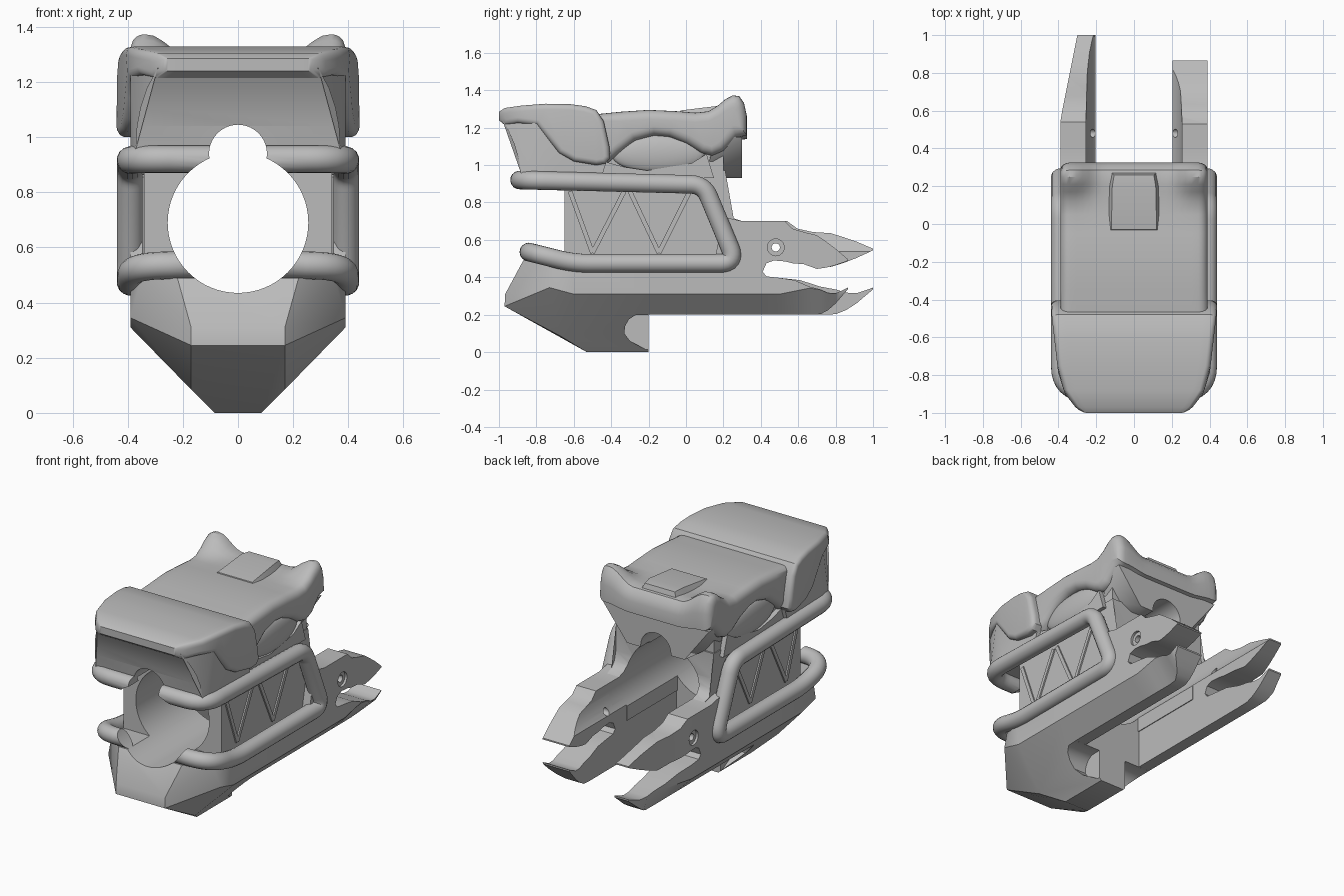
import bpy, bmesh, math
from mathutils import Vector

if "Cube" in bpy.data.objects:
    bpy.data.objects.remove(bpy.data.objects["Cube"])

grey = bpy.data.materials.new("plain grey")
grey.diffuse_color = (0.5, 0.5, 0.5, 1)
grey.use_nodes = True
grey.node_tree.nodes["Principled BSDF"].inputs["Base Color"].default_value = grey.diffuse_color
parts = []


def finish(name, bm, helper=False):
    bmesh.ops.recalc_face_normals(bm, faces=bm.faces)
    me = bpy.data.meshes.new(name)
    bm.to_mesh(me)
    bm.free()
    ob = bpy.data.objects.new(name, me)
    bpy.context.collection.objects.link(ob)
    if helper:
        ob.hide_render = True
        ob.display_type = 'WIRE'
    else:
        me.materials.append(grey)
        parts.append(ob)
    return ob


def loft(rings):
    """Closed skin through rings of equal length, capped at both ends."""
    bm = bmesh.new()
    vs = [[bm.verts.new(p) for p in r] for r in rings]
    n = len(vs[0])
    for a, b in zip(vs, vs[1:]):
        for i in range(n):
            bm.faces.new((a[i], a[(i + 1) % n], b[(i + 1) % n], b[i]))
    caps = [bm.faces.new(vs[0]), bm.faces.new(vs[-1])]
    bmesh.ops.triangulate(bm, faces=caps)
    return bm


def prism(name, pts, a, b, axis='x', warp=None, helper=False):
    put = (lambda t, p: (t, p[0], p[1])) if axis == 'x' else (lambda t, p: (p[0], t, p[1]))
    bm = loft([[put(t, p) for p in pts] for t in (a, b)])
    for v in bm.verts if warp else ():
        warp(v.co)
    return finish(name, bm, helper)


def soft_slab(name, pts, half, r, warp=None):
    """Side profile across the full width with rounded side edges."""
    n = len(pts)
    P = [Vector(p) for p in pts]
    s = 1 if sum(P[i].cross(P[(i + 1) % n]) for i in range(n)) > 0 else -1
    inward = []
    for i in range(n):
        d = (P[i] - P[i - 1]).normalized() + (P[(i + 1) % n] - P[i]).normalized()
        inward.append(Vector((-d.y, d.x)).normalized() * s)
    ends = []
    for k in range(6):
        a = math.radians(18 * k)
        ends.append((half - r * (1 - math.cos(a)), r * (1 - math.sin(a))))
    flat = half - r
    steps = [(-x, i) for x, i in ends] + [(flat * k / 10, 0) for k in range(-9, 10)] + ends[::-1]
    bm = loft([[(x, *(p + q * i)) for p, q in zip(P, inward)] for x, i in steps])
    for v in bm.verts if warp else ():
        warp(v.co)
    return finish(name, bm)


def hull(name, pts, mirror=False):
    bm = bmesh.new()
    for x, y, z in pts:
        bm.verts.new((x, y, z))
        if mirror:
            bm.verts.new((-x, y, z))
    res = bmesh.ops.convex_hull(bm, input=bm.verts[:])
    junk = {v for v in res['geom_interior'] + res['geom_unused'] if isinstance(v, bmesh.types.BMVert)}
    bmesh.ops.delete(bm, geom=list(junk), context='VERTS')
    bmesh.ops.dissolve_limit(bm, angle_limit=0.02, verts=bm.verts[:], edges=bm.edges[:])
    return finish(name, bm)


def circle(c, r, n=64):
    return [(c[0] + r * math.cos(math.tau * i / n), c[1] + r * math.sin(math.tau * i / n)) for i in range(n)]


def cut(ob, cutters):
    """Subtract each cutter, changing solver if a cut leaves nothing."""
    for c in cutters:
        m = ob.modifiers.new(c.name, 'BOOLEAN')
        m.operation, m.object = 'DIFFERENCE', c
        for solver in ('EXACT', 'MANIFOLD', 'FLOAT'):
            m.solver = solver
            dg = bpy.context.evaluated_depsgraph_get()
            dg.update()
            if len(ob.evaluated_get(dg).data.polygons) > 8:
                break
        else:
            ob.modifiers.remove(m)


def smooth(t):
    t = min(1, max(0, t))
    return t * t * (3 - 2 * t)


# cutters: the main bore, the small upper bore, the lower slot and the pin hole
bores = [prism("main_bore_cutter", circle((0, .69), .255), -1.3, 1.3, 'y', helper=True),
         prism("upper_bore_cutter", circle((0, .94), .105, 40), -1.31, 1.31, 'y', helper=True)]
slot = prism("slot_cutter", [(-.2, -.1), (1.2, -.1), (1.2, .6), (-.2, .6)], -.2, .2, helper=True)
pin = prism("pin_hole_cutter", circle((.48, .56), .022, 24), -.6, .6, helper=True)

# faceted lower nose with recesses behind
nose = hull("lower_nose", [(.17, -.97, .245), (.17, -.967, .31), (.22, -.87, .49), (.35, -.75, .49),
                           (.39, -.62, .49), (.39, -.73, .345), (.39, -.6, .31), (.17, -.67, .085),
                           (.085, -.53, 0), (.085, -.2, 0), (.39, -.2, .31), (.39, -.2, .48)], mirror=True)
notch = [(-.19, 0), (-.3, .06), (-.33, .1), (-.325, .14), (-.305, .175), (-.27, .198), (-.19, .2)]
recess = [prism("recess_cutter", notch, s * .1, s * .6, helper=True) for s in (1, -1)]
cut(nose, bores[:1] + recess)

# forked rear arms from stations of (y, bottom, top), the left one longer and tapered
trunk = [(-.2, .2, .48), (.15, .2, .48), (.2, .2, .72), (.25, .2, .712), (.3, .2, .7), (.41, .2, .7)]
upper = [(.41, .43, .7), (.43, .475, .7), (.47, .49, .7), (.53, .485, .7), (.57, .475, .66), (.63, .47, .642),
         (.7, .445, .625), (.75, .452, .59), (.8, .465, .553), (.865, .488, .497)]
lower = [(.41, .2, .43), (.43, .2, .405), (.5, .2, .397), (.58, .2, .385), (.66, .2, .35), (.72, .203, .335),
         (.76, .225, .318), (.8, .26, .315), (.83, .295, .328), (.865, .335, .345)]


def arm_piece(name, stations, s, sloped):
    rings = []
    for y, zb, zt in stations:
        xo = .39
        if s < 0:
            if y > .5:
                y = .5 + (y - .5) * 1.37
            xo -= .09 * max(0, y - .55) / .45
            if not sloped:
                rise = max(0, y - .72) * .2
                zb, zt = zb + rise, zt + rise
        ring = [(.205, zb), (xo, zb), (xo, zt), (.205, zt)]
        if sloped:
            foot = min(xo - .003, .085 + .984 * zb)
            knee = min(max(zb + .003, (xo - .085) / .984 + max(0, y - .5) * .2), zt - .002)
            ring[1:2] = [(foot, zb), (xo, knee)]
        rings.append([(s * x, y, z) for x, z in ring])
    return finish(name, loft(rings))


for s, side in ((1, "right"), (-1, "left")):
    socket = prism(side + "_socket_cutter", circle((.48, .56), .045, 32), s * .375, s * .6, helper=True)
    cut(arm_piece(side + "_arm_trunk", trunk, s, True), bores[:1])
    cut(arm_piece(side + "_upper_jaw", upper, s, False), [bores[0], pin, socket])
    arm_piece(side + "_lower_jaw", lower, s, True)

# tubular middle body
body = prism("middle_body", [(-.65, .44), (-.65, .97), (.21, .97), (.21, .81), (.225, .75), (.255, .715),
                             (.3, .7), (.3, .44)], -.34, .34)
cut(body, bores + [slot])

# zigzag strips on the side panels
zig = [(-.62, .86), (-.5, .53), (-.33, .86), (-.3, .86), (-.145, .53), (.02, .86)]
for s in (1, -1):
    for i in (0, 1, 3, 4):
        a, b = Vector(zig[i]), Vector(zig[i + 1])
        w = Vector((b.y - a.y, a.x - b.x)).normalized() * .012
        prism("zigzag_strip", [a + w, b + w, b - w, a - w], s * .335, s * .349)

# tube guard rail running round both sides and the front
half = [((.385, -.84, .535), .18), ((.39, -.6, .475), .09), ((.39, .27, .475), .09),
        ((.39, .095, .895), .07), ((.39, -.89, .92), .16)]
corners = half + [((-p[0], p[1], p[2]), r) for p, r in half[::-1]]
path = []
for i, (p, r) in enumerate(corners):
    p = Vector(p)
    before, after = Vector(corners[i - 1][0]), Vector(corners[(i + 1) % len(corners)][0])
    a, b = p + (before - p).normalized() * min(r, .14), p + (after - p).normalized() * min(r, .14)
    for k in range(9):
        t = k / 8
        path.append(a * (1 - t) ** 2 + p * 2 * t * (1 - t) + b * t * t)
cu = bpy.data.curves.new("guard_rail", 'CURVE')
cu.dimensions, cu.bevel_depth, cu.bevel_resolution = '3D', .05, 6
sp = cu.splines.new('POLY')
sp.points.add(len(path) - 1)
for q, p in zip(sp.points, path):
    q.co = (*p, 1)
sp.use_cyclic_u = True
cu.materials.append(grey)
rail = bpy.data.objects.new("guard_rail", cu)
bpy.context.collection.objects.link(rail)
parts.append(rail)
bpy.context.view_layer.objects.active = rail
rail.select_set(True)
bpy.ops.object.convert(target='MESH')
cut(rail, bores)


# front cap and neck, narrowing towards the front
def narrow(co):
    table = [(-1.01, .26), (-.97, .31), (-.9, .365), (-.8, .4), (-.45, .44), (2, .44)]
    for (y0, w0), (y1, w1) in zip(table, table[1:]):
        if y0 <= co.y <= y1:
            co.x *= (w0 + (w1 - w0) * (co.y - y0) / (y1 - y0)) / .44
            break


def neck_narrow(co):
    narrow(co)
    co.x = max(-.39, min(.39, co.x))


cap = soft_slab("front_cap", [(-1, 1.24), (-1, 1.285), (-.97, 1.305), (-.88, 1.318), (-.75, 1.328),
                              (-.62, 1.326), (-.54, 1.315), (-.48, 1.295), (-.44, 1.235), (-.41, 1.1),
                              (-.405, 1.04), (-.43, 1.008), (-.48, 1), (-.6, 1.02), (-.68, 1.065),
                              (-.74, 1.14), (-.8, 1.215), (-.9, 1.225), (-.97, 1.215)], .44, .03, narrow)
neck = prism("front_neck", [(-.985, 1.25), (-.945, 1.18), (-.915, 1.11), (-.895, 1.04), (-.88, .95), (-.8, .95),
                            (-.74, .95), (-.45, .94), (-.4, 1.1), (-.45, 1.25), (-.8, 1.27)],
             -.44, .44, warp=neck_narrow)


# arched rear cowl, its rear corners swept up, over a narrower deck
def sweep_up(co):
    lift = smooth((abs(co.x) - .17) / .16) * smooth((co.y - .06) / .2) ** 1.6
    co.z += .085 * lift * min(1, max(0, (co.z - 1.1) / .17))


cowl = soft_slab("rear_cowl", [(-.5, 1.27), (-.35, 1.285), (-.2, 1.295), (-.05, 1.288), (.05, 1.28), (.12, 1.28),
                               (.17, 1.283), (.21, 1.287), (.25, 1.289), (.285, 1.283), (.31, 1.255),
                               (.325, 1.21), (.325, 1.14), (.27, 1.13), (.2, 1.075), (.14, 1.05),
                               (.08, 1.065), (0, 1.115), (-.09, 1.15), (-.17, 1.158), (-.27, 1.13),
                               (-.36, 1.06), (-.42, 1.01), (-.5, 1.02)], .39, .05, sweep_up)
deck = prism("deck", [(-.5, .93), (.2, .93), (.2, 1.2), (-.5, 1.2)], -.335, .335)
lid = prism("lower_lid", [(-.46, .93), (-.44, 1.02), (-.33, .99), (-.2, .97), (-.07, .975), (.03, 1.01),
                          (.11, 1.06), (.15, .93)], -.365, .365)
# rear fairing tapering downwards under the cowl
fairing = hull("rear_fairing", [(.37, .16, 1.15), (.37, .3, 1.15), (.33, .12, 1.0), (.2, .15, .93),
                                (.2, .3, .93), (.3, .12, 1.05)], mirror=True)
for ob in (cap, neck, cowl, deck, lid, fairing):
    cut(ob, bores)

# side lenses
for s, side in ((1, "right"), (-1, "left")):
    bm = bmesh.new()
    bmesh.ops.create_uvsphere(bm, u_segments=32, v_segments=16, radius=1)
    for v in bm.verts:
        v.co = (s * .335 + v.co.x * .04, -.15 + v.co.y * .25, 1.06 + v.co.z * .1)
    finish(side + "_lens", bm)

# sloping pad on the cowl
hull("top_pad", [(.14, -.04, 1.26), (.12, -.03, 1.292), (.13, .28, 1.25), (.105, .26, 1.315),
                 (.115, .2, 1.32), (.14, .2, 1.26)], mirror=True)

# bake the cuts and shade
bpy.ops.object.select_all(action='DESELECT')
for ob in parts:
    ob.select_set(True)
bpy.context.view_layer.objects.active = parts[0]
bpy.ops.object.convert(target='MESH')
bpy.ops.object.shade_smooth_by_angle(angle=math.radians(35))
